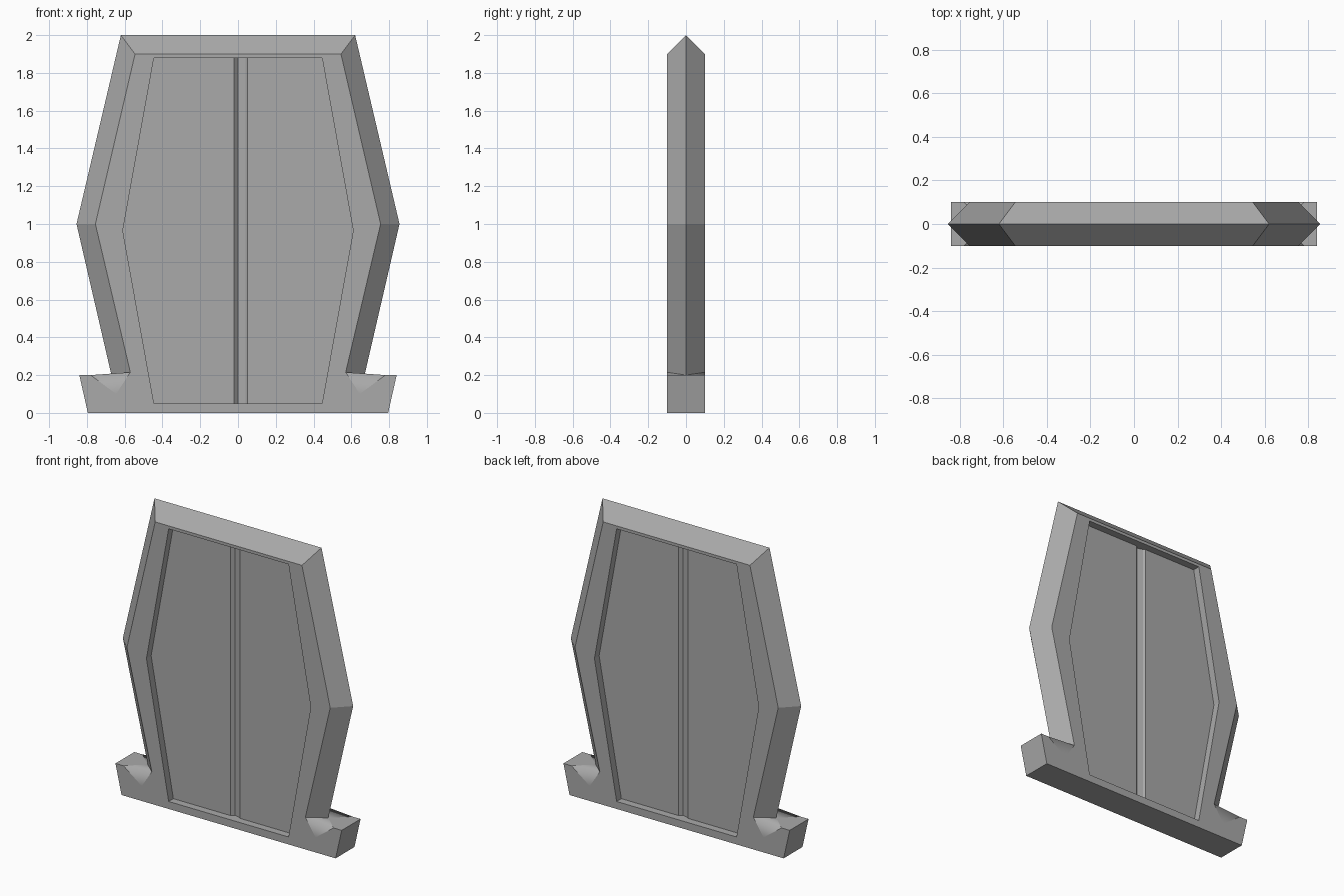
import bpy, bmesh

cube = bpy.data.objects.get("Cube")
if cube:
    bpy.data.objects.remove(cube)

# One plain grey for everything
GREY = (0.40, 0.40, 0.40, 1.0)
grey = bpy.data.materials.new("plain grey")
grey.use_nodes = True
grey.diffuse_color = GREY
grey.node_tree.nodes["Principled BSDF"].inputs["Base Color"].default_value = GREY

HALF = 0.10      # half thickness of the frame
PANEL = 0.05     # half thickness of the door leaves


def finish(name, bm):
    mesh = bpy.data.meshes.new(name)
    bm.to_mesh(mesh)
    bm.free()
    mesh.materials.append(grey)
    obj = bpy.data.objects.new(name, mesh)
    bpy.context.collection.objects.link(obj)
    return obj


def face(bm, points):
    return bm.faces.new([bm.verts.new(p) for p in points])


# Outline of one half of the frame face (x, z), from the sill up to the lintel
SILL, END, A, B, C, KNEE, TOP = [(0.795, 0), (0.84, 0.2), (0.78, 0.2), (0.645, 0.1),
                                 (0.57, 0.215), (0.755, 1.0), (0.545, 1.9)]
# Ridge line along the middle of the thickness
R_FOOT, R_KNEE, R_TOP = (0.67, 0.2), (0.855, 1.0), (0.62, 2.0)
# Half of the door opening, bottom to top
OPENING = [(0, 0.05), (0.445, 0.05), (0.61, 0.965), (0.445, 1.88), (0, 1.88)]

# Frame: bevelled surround with footed base, mirrored on both axes
bm = bmesh.new()
notches = []
for sx in (1, -1):
    def at(p, y):
        return (p[0] * sx, y, p[1])

    for sy in (-1, 1):
        y = HALF * sy
        # Flat face around the opening
        rim = [(0, 0), SILL, END, A, B, C, KNEE, TOP, (0, 1.9)] + OPENING[::-1]
        face(bm, [at(p, y) for p in rim])
        # Bevels running up to the ridge
        outer = [C, KNEE, TOP, (0, 1.9)]
        ridge = [R_FOOT, R_KNEE, R_TOP, (0, 2.0)]
        for i in range(3):
            face(bm, [at(outer[i], y), at(outer[i + 1], y),
                      at(ridge[i + 1], 0), at(ridge[i], 0)])
        # Notch facet where the jamb meets the foot
        notches.append(face(bm, [at(A, y), at(B, y), at(C, y)]))
        notches.append(face(bm, [at(A, y), at(C, y), at(R_FOOT, 0)]))
    # Foot top, foot end, underside
    face(bm, [at(END, -HALF), at(END, HALF), at(A, HALF), at(R_FOOT, 0), at(A, -HALF)])
    face(bm, [at(SILL, -HALF), at(END, -HALF), at(END, HALF), at(SILL, HALF)])
    face(bm, [at((0, 0), -HALF), at(SILL, -HALF), at(SILL, HALF), at((0, 0), HALF)])
    # Reveal of the opening
    for p, q in zip(OPENING, OPENING[1:]):
        face(bm, [at(p, -HALF), at(q, -HALF), at(q, HALF), at(p, HALF)])

bmesh.ops.remove_doubles(bm, verts=bm.verts, dist=0.0005)
bmesh.ops.recalc_face_normals(bm, faces=bm.faces)
# Each notch shades as one facet with a crisp border
for f in notches:
    f.smooth = True
for e in bm.edges:
    e.smooth = all(f in notches for f in e.link_faces)
finish("door_frame", bm)

# Double door: two leaves meeting at a shallow stepped seam, the same on both sides
bm = bmesh.new()
SEAM = [(-0.02, -PANEL), (0.0, -0.03), (0.04, -0.042), (0.05, -PANEL)]
LOW, HIGH = OPENING[0][1], OPENING[-1][1]
for s in (1, -1):
    for side, x in ((-1, SEAM[0][0]), (1, SEAM[-1][0])):
        leaf = [(x, LOW)] + [(px * side, pz) for px, pz in OPENING[1:4]] + [(x, HIGH)]
        if side < 0:
            leaf.reverse()
        face(bm, [(px * s, -PANEL * s, pz) for px, pz in leaf])
    for (x0, y0), (x1, y1) in zip(SEAM, SEAM[1:]):
        face(bm, [(x0 * s, y0 * s, LOW), (x1 * s, y1 * s, LOW),
                  (x1 * s, y1 * s, HIGH), (x0 * s, y0 * s, HIGH)])
bmesh.ops.remove_doubles(bm, verts=bm.verts, dist=0.0005)
finish("double_door", bm)
